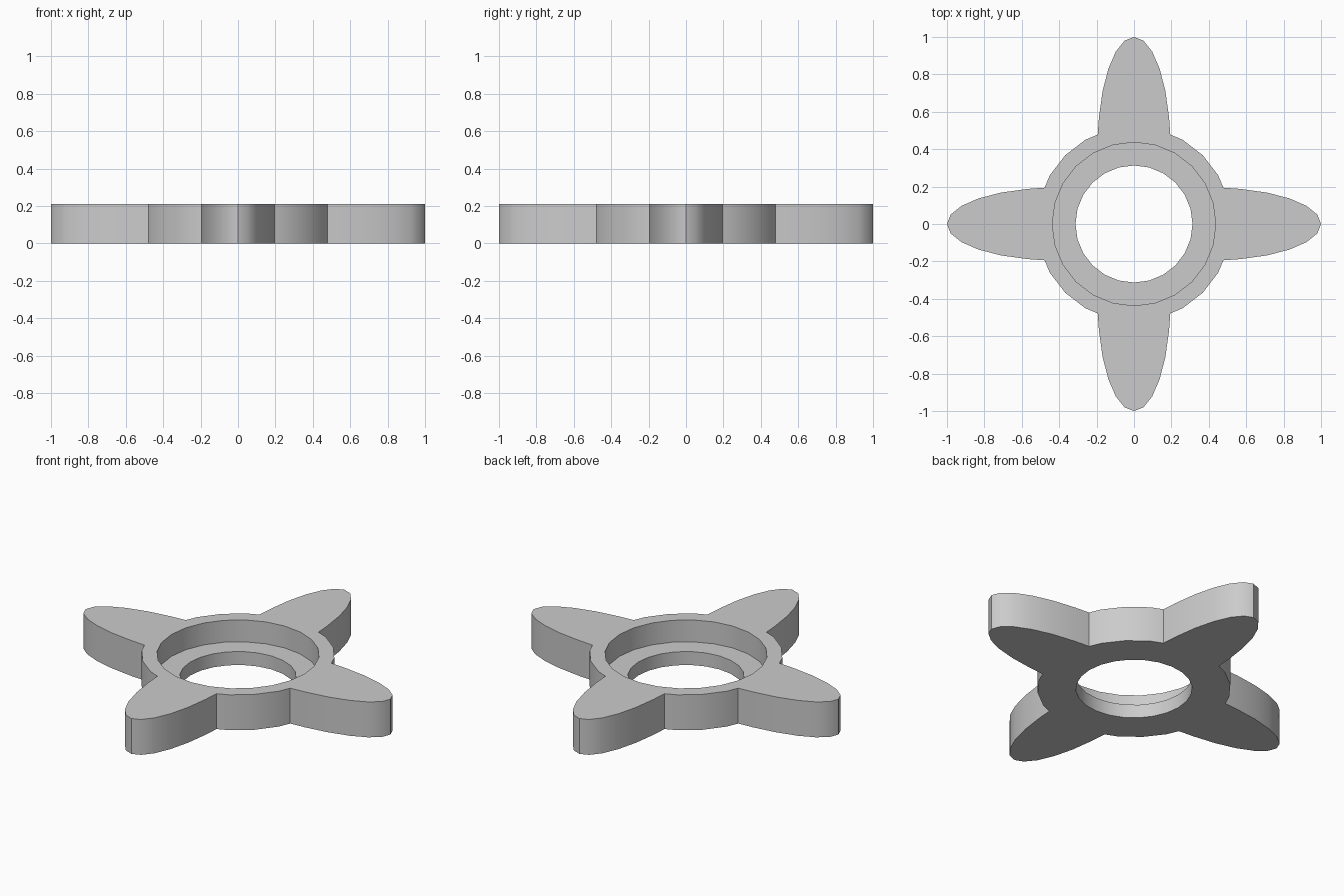
import bpy
import bmesh
from math import sin, cos, radians

if "Cube" in bpy.data.objects:
    bpy.data.objects.remove(bpy.data.objects["Cube"], do_unlink=True)

HEIGHT, LEDGE = 0.21, 0.08
HUB, POCKET, HOLE = 0.52, 0.437, 0.313
ARM_MID, ARM_LENGTH, ARM_WIDTH = 0.42, 0.58, 0.194
ROOT = 0.478  # where an arm meets the hub


def circle(radius):
    return [(radius * cos(radians(a)), radius * sin(radians(a))) for a in range(0, 360, 15)]


def star_outline():
    # One elliptical arm and the hub arc after it, turned four times
    quarter = [(ROOT, -ARM_WIDTH)]
    for a in range(-75, 90, 15):
        quarter.append((ARM_MID + ARM_LENGTH * cos(radians(a)), ARM_WIDTH * sin(radians(a))))
    quarter.append((ROOT, ARM_WIDTH))
    quarter += [(HUB * cos(radians(a)), HUB * sin(radians(a))) for a in (30, 45, 60)]
    points = []
    for _ in range(4):
        points += quarter
        quarter = [(-y, x) for x, y in quarter]
    return points


bm = bmesh.new()


def loop(points, z):
    verts = [bm.verts.new((x, y, z)) for x, y in points]
    return [bm.edges.new((v, verts[i - 1])) for i, v in enumerate(verts)], verts


def wall(a, b):
    for i in range(len(a)):
        bm.faces.new((a[i - 1], a[i], b[i], b[i - 1]))


outline = star_outline()
outer_low, outer_low_v = loop(outline, 0)
outer_top, outer_top_v = loop(outline, HEIGHT)
pocket_top, pocket_top_v = loop(circle(POCKET), HEIGHT)
pocket_low, pocket_low_v = loop(circle(POCKET), LEDGE)
hole_top, hole_top_v = loop(circle(HOLE), LEDGE)
hole_low, hole_low_v = loop(circle(HOLE), 0)

# Top and bottom faces with their openings
bmesh.ops.triangle_fill(bm, edges=outer_top + pocket_top, use_beauty=True, normal=(0, 0, 1))
bmesh.ops.triangle_fill(bm, edges=outer_low + hole_low, use_beauty=True, normal=(0, 0, -1))

# Outer wall, pocket wall, ledge and hole wall
wall(outer_low_v, outer_top_v)
wall(pocket_top_v, pocket_low_v)
wall(pocket_low_v, hole_top_v)
wall(hole_top_v, hole_low_v)
bmesh.ops.recalc_face_normals(bm, faces=bm.faces[:])

mesh = bpy.data.meshes.new("four_arm_ring")
bm.to_mesh(mesh)
bm.free()
ring = bpy.data.objects.new("four_arm_ring", mesh)
bpy.context.collection.objects.link(ring)

# Plain grey
grey = bpy.data.materials.new("light_grey")
grey.use_nodes = True
colour = (0.6, 0.6, 0.6, 1)
grey.diffuse_color = colour
grey.node_tree.nodes["Principled BSDF"].inputs["Base Color"].default_value = colour
mesh.materials.append(grey)

# Smooth walls, sharp rims and arm tips
bpy.ops.object.select_all(action="DESELECT")
ring.select_set(True)
bpy.context.view_layer.objects.active = ring
bpy.ops.object.shade_smooth_by_angle(angle=radians(35))
